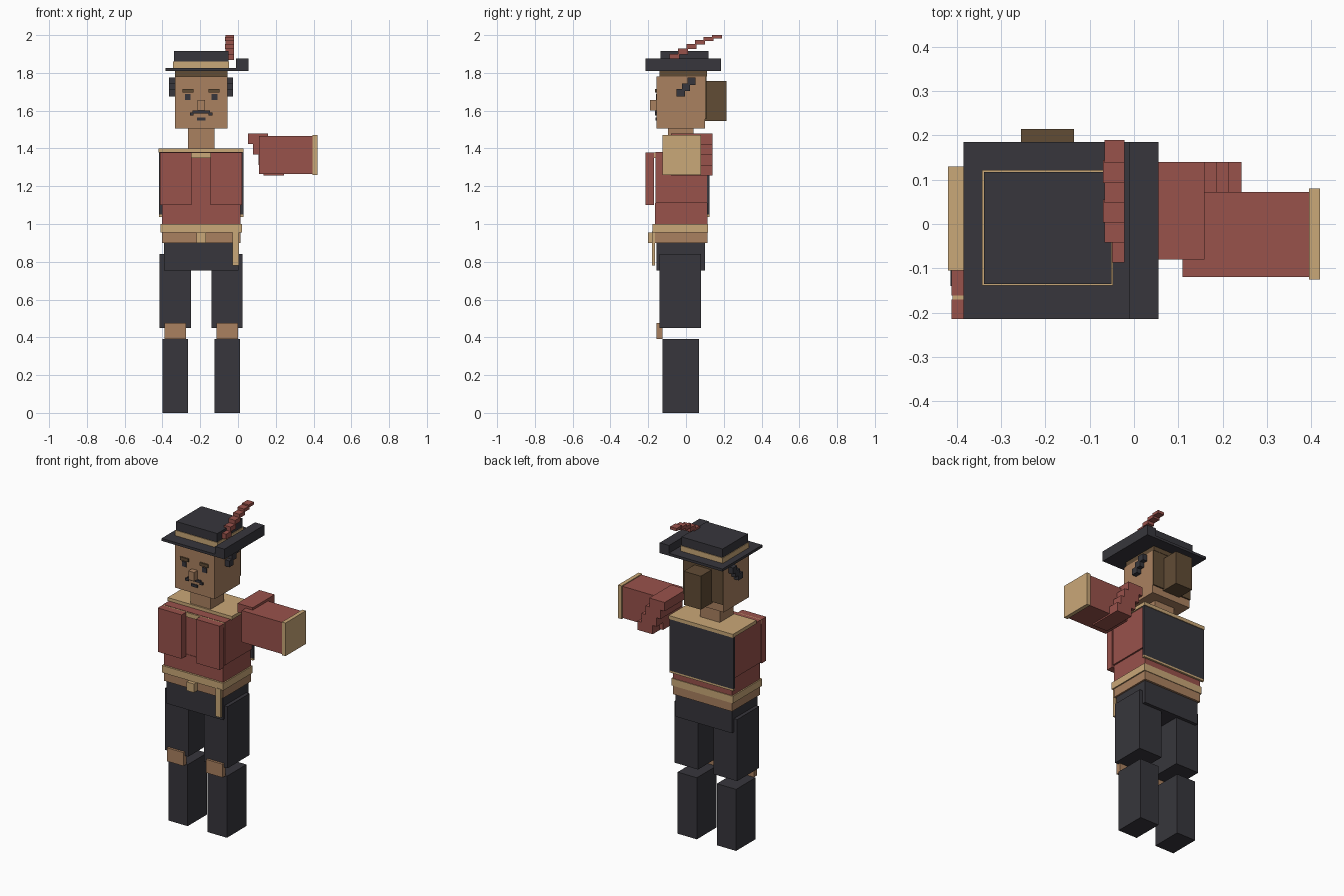
import bpy
import bmesh
from mathutils import Vector

BODY_CENTRE = -.195  # the outstretched arm pushes the body off the origin


def remove_default_cube():
    cube = bpy.data.objects.get("Cube")
    if cube:
        bpy.data.objects.remove(cube, do_unlink=True)


def to_linear(channel):
    value = channel / 255
    return value / 12.92 if value <= .04 else ((value + .055) / 1.055) ** 2.4


def make_material(name, hex_code):
    colour = [to_linear(channel) for channel in bytes.fromhex(hex_code)] + [1]
    material = bpy.data.materials.new(name)
    material.use_nodes = True
    material.diffuse_color = colour
    shader = material.node_tree.nodes["Principled BSDF"]
    shader.inputs["Base Color"].default_value = colour
    return material


def box(name, material, x, y, z):
    """Box from spans; x is measured from the body centre, or is a half width."""
    if not isinstance(x, tuple):
        x = (-x, x)
    spans = (x, y, z)
    low = Vector([min(span) for span in spans])
    high = Vector([max(span) for span in spans])
    middle = (low + high) / 2
    mesh = bpy.data.meshes.new(name)
    builder = bmesh.new()
    bmesh.ops.create_cube(builder, size=1)
    bmesh.ops.scale(builder, vec=high - low, verts=builder.verts)
    builder.to_mesh(mesh)
    builder.free()
    mesh.materials.append(material)
    part = bpy.data.objects.new(name, mesh)
    part.location = middle + Vector((BODY_CENTRE, 0, 0))
    bpy.context.collection.objects.link(part)
    return part


def pair(name, material, x, y, z):
    """The same box on both sides of the body."""
    box("left_" + name, material, x, y, z)
    box("right_" + name, material, (-x[0], -x[1]), y, z)


remove_default_cube()
black = make_material("charcoal cloth", "37363c")
red = make_material("brick red cloth", "99524b")
tan = make_material("tan trim", "caa878")
skin = make_material("skin", "aa8160")
brown = make_material("dark brown hair", "614c35")

# Legs
pair("boot", black, x=(.07, .205), y=(-.125, .07), z=(0, .39))
pair("knee", skin, x=(.08, .195), y=(-.155, -.125), z=(.39, .475))
pair("thigh", black, x=(.055, .22), y=(-.14, .08), z=(.45, .84))
box("hips", black, x=.197, y=(-.155, .1), z=(.755, .9))

# Waist
box("waistband", skin, x=.207, y=(-.165, .113), z=(.9, .955))
box("belt", tan, x=.215, y=(-.177, .117), z=(.955, 1))
box("buckle", tan, x=.026, y=(-.2, -.16), z=(.9, .955))
box("hanging_strap", tan, x=(.165, .2), y=(-.18, -.165), z=(.78, .96))

# Torso and jacket
box("lower_torso", red, x=.207, y=(-.165, .113), z=(1, 1.11))
box("upper_torso", red, x=.217, y=(-.162, .11), z=(1.11, 1.38))
pair("jacket_flap", red, x=(.05, .217), y=(-.215, -.17), z=(1.1, 1.378))
box("shirt_front", tan, x=.215, y=(-.17, -.16), z=(1.35, 1.378))
box("shoulder_yoke", tan, x=.225, y=(-.105, .13), z=(1.378, 1.4))
box("cape", black, x=.224, y=(.11, .125), z=(1.05, 1.378))
box("cape_hem", tan, x=.224, y=(.11, .125), z=(1.038, 1.05))

# Raised arm: sloping sleeve made of steps, then the forearm and cuff
for step in range(4):
    start = .247 + step * .028
    top = 1.48 - step * .056
    box("sleeve_step", red, x=(start, start + .107), y=(-.08, .14), z=(top - .056, top))
box("forearm", red, x=(.305, .59), y=(-.12, .072), z=(1.265, 1.465))
box("cuff", tan, x=(.59, .615), y=(-.125, .08), z=(1.26, 1.47))

# Head
box("neck", skin, x=.07, y=(-.095, .04), z=(1.39, 1.51))
box("head", skin, x=.139, y=(-.155, .1), z=(1.505, 1.782))
box("hair_top", brown, x=.139, y=(-.14, .11), z=(1.782, 1.81))
box("hair_back", brown, x=.139, y=(.1, .108), z=(1.555, 1.79))
box("hair_bun", brown, x=.06, y=(.1, .215), z=(1.545, 1.757))
for step in range(3):
    back = .05 - step * .028
    top = 1.775 - step * .03
    pair("side_curl", black, x=(.135, .169), y=(back - .043, back), z=(top - .04, top))

# Face
pair("eyebrow", brown, x=(.04, .098), y=(-.164, -.15), z=(1.695, 1.715))
pair("eye", black, x=(.056, .086), y=(-.16, -.15), z=(1.657, 1.688))
box("nose", skin, x=.02, y=(-.19, -.15), z=(1.6, 1.656))
box("moustache", black, x=.046, y=(-.165, -.15), z=(1.585, 1.6))
pair("moustache_tip", black, x=(.04, .06), y=(-.165, -.15), z=(1.575, 1.59))
box("chin_tuft", black, x=.022, y=(-.162, -.15), z=(1.548, 1.564))

# Hat with one turned-up side
box("hat_brim", black, x=(-.19, .185), y=(-.215, .185), z=(1.81, 1.826))
box("turned_up_brim", black, x=(.185, .25), y=(-.215, .185), z=(1.81, 1.875))
box("hat_band", tan, x=.148, y=(-.139, .122), z=(1.826, 1.86))
box("hat_crown", black, x=.144, y=(-.135, .118), z=(1.86, 1.915))

# Feather: short overlapping barbs that rise and flatten towards the back
for step in range(6):
    front = -.087 + step * .045
    top = 1.9 + .1 * (1 - (1 - step / 5) ** 1.5)
    inner = .145 if step == 0 else .125 + .003 * (step % 2)
    box("feather_barb", red, x=(inner, .173), y=(front, front + .052), z=(top - .033 + step * .003, top))
